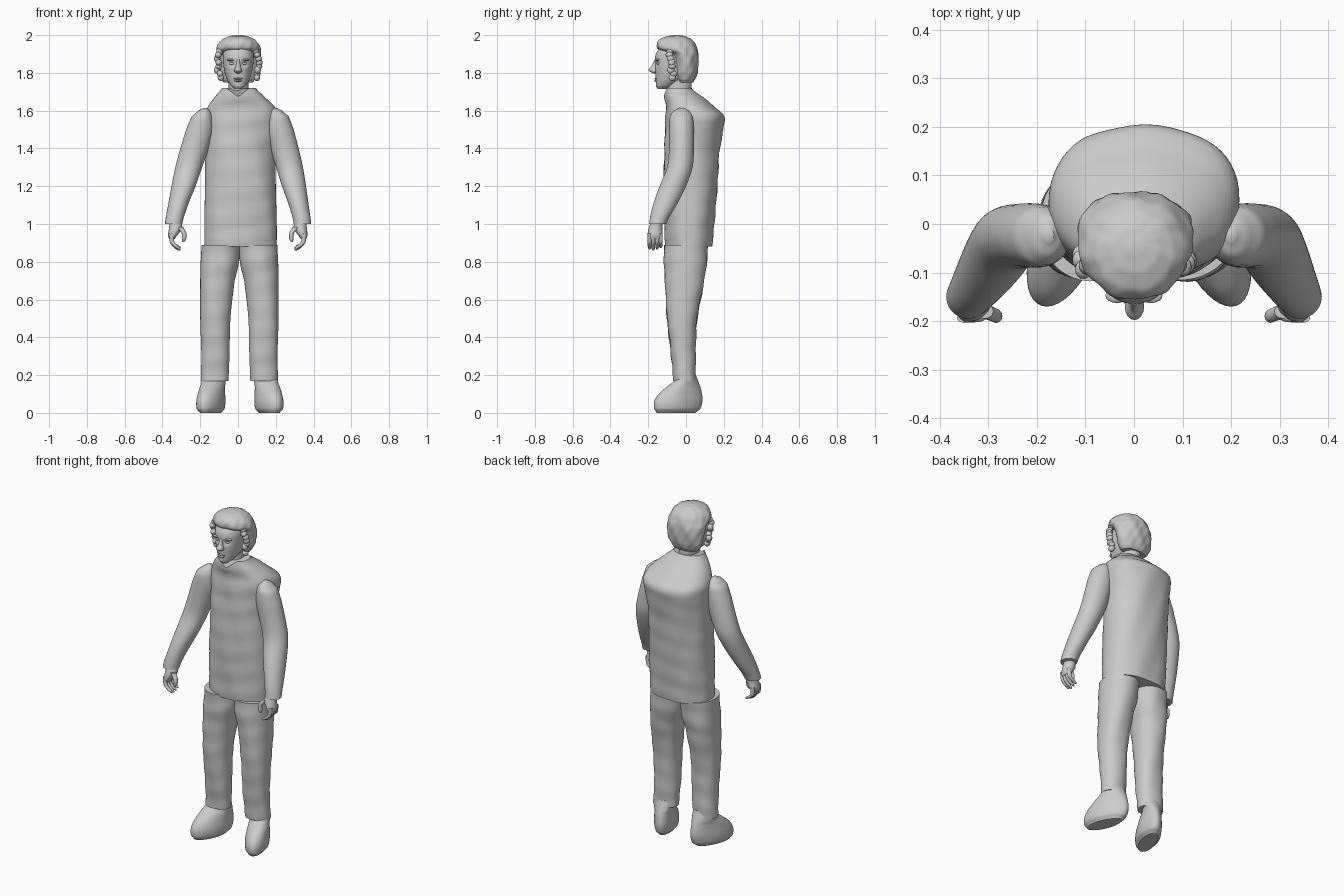
import bpy, bmesh, math, random
from mathutils import Matrix, Vector

random.seed(4)
if "Cube" in bpy.data.objects:
    bpy.data.objects.remove(bpy.data.objects["Cube"])

GREY = (0.6, 0.6, 0.6, 1)
mat = bpy.data.materials.new("plain grey")
mat.use_nodes = True
mat.diffuse_color = GREY
mat.node_tree.nodes["Principled BSDF"].inputs["Base Color"].default_value = GREY
parts = []


def finish(name, bm):
    bmesh.ops.recalc_face_normals(bm, faces=bm.faces)
    mesh = bpy.data.meshes.new(name)
    bm.to_mesh(mesh)
    bm.free()
    mesh.materials.append(mat)
    obj = bpy.data.objects.new(name, mesh)
    bpy.context.collection.objects.link(obj)
    parts.append(obj)


def densify(rows, steps):
    """Smooth interpolation between cross-sections."""
    out = []
    for i in range(len(rows) - 1):
        a, b = rows[max(i - 1, 0)], rows[i]
        c, d = rows[i + 1], rows[min(i + 2, len(rows) - 1)]
        for k in range(steps):
            t = k / steps
            row = [q + (r - q) * t for q, r in zip(b, c)]
            for j in range(1, 5):
                p, q, r, s = a[j], b[j], c[j], d[j]
                row[j] = q + 0.5 * t * (r - p + t * (2 * p - 5 * q + 4 * r - s
                                                   + t * (3 * (q - r) + s - p)))
            out.append(row)
    return out + [rows[-1]]


def loft(name, rows, shape=None, sides=40, steps=4, power=2.0):
    """Stack horizontal sections given as (z, x_min, x_max, y_min, y_max)."""
    bm = bmesh.new()
    rings = []
    for z, x0, x1, y0, y1 in densify(rows, steps):
        ring = []
        for i in range(sides):
            a = 2 * math.pi * i / sides
            c, s = math.cos(a), math.sin(a)
            c = math.copysign(abs(c) ** (2 / power), c)
            s = math.copysign(abs(s) ** (2 / power), s)
            v = Vector(((x0 + x1) / 2 + c * (x1 - x0) / 2,
                        (y0 + y1) / 2 + s * (y1 - y0) / 2, z))
            ring.append(bm.verts.new(shape(v) if shape else v))
        rings.append(ring)
    for lo, hi in zip(rings, rings[1:]):
        for i in range(sides):
            j = (i + 1) % sides
            bm.faces.new((lo[i], lo[j], hi[j], hi[i]))
    bm.faces.new(rings[0])
    bm.faces.new(rings[-1])
    finish(name, bm)


def blob(name, center, radii):
    bm = bmesh.new()
    m = Matrix.Translation(center) @ Matrix.Diagonal((*radii, 1))
    bmesh.ops.create_uvsphere(bm, u_segments=16, v_segments=10, radius=1, matrix=m)
    finish(name, bm)


def wrinkle(v, amount):
    w = math.sin(31 * v.z + 17 * v.x) * math.sin(23 * v.x - 19 * v.z + 11 * v.y)
    return Vector((v.x, v.y + amount * w, v.z))


# Coat with a small V opening at the neck
def coat_shape(v):
    if v.z > 1.64 and v.y < -0.05:
        v.z -= (v.z - 1.64) * 0.6 * max(0, 1 - abs(v.x) / 0.06)
    return wrinkle(v, 0.004)


loft("coat", [(0.88, -.178, .205, -.11, .14), (1.0, -.178, .205, -.115, .15),
              (1.2, -.175, .2, -.12, .165), (1.4, -.175, .2, -.115, .18),
              (1.53, -.175, .215, -.11, .2), (1.58, -.175, .215, -.107, .195),
              (1.62, -.16, .195, -.105, .15), (1.67, -.125, .145, -.11, .09),
              (1.72, -.085, .095, -.112, .03)],
     coat_shape, sides=56, steps=6, power=2.25)

# Limbs, built once per side
for side, word in ((-1, "right"), (1, "left")):
    left = max(side, 0)

    def arm_shape(v):
        return Vector((side * (v.x + left * 0.04 * (v.z - 1)), v.y, v.z))

    def leg_shape(v):
        return wrinkle(Vector((side * (v.x + left * 0.015), v.y, v.z)), 0.004)

    def foot_shape(v):
        x = v.x * (1 - 1.5 * max(v.y, -0.04) * (v.z < 0.15))
        return Vector((side * (x + 0.12 + left * 0.02 - (v.y - 0.03) * 0.3), v.y, v.z))

    loft(word + "_sleeve",
         [(1.0, .295, .387, -.195, -.105), (1.1, .265, .37, -.175, -.05),
          (1.2, .225, .352, -.14, 0), (1.3, .19, .332, -.1, .035),
          (1.4, .155, .305, -.09, .042), (1.5, .13, .275, -.09, .042),
          (1.57, .135, .245, -.085, .035), (1.6, .148, .21, -.065, .015),
          (1.615, .165, .185, -.035, -.01)], arm_shape)
    loft(word + "_palm",
         [(1.03, .305, .36, -.18, -.12), (.98, .295, .365, -.197, -.125),
          (.94, .32, .37, -.203, -.125), (.92, .335, .365, -.198, -.13)],
         arm_shape, sides=20)
    for n, y in enumerate((-.193, -.173, -.153, -.134)):
        tip = 0.86 + 0.006 * abs(n - 1)
        loft(f"{word}_finger_{n + 1}",
             [(tip, .305, .317, y - .004, y + .004), (tip + .01, .308, .336, y - .009, y + .009),
              (.9, .335, .36, y - .01, y + .01), (.95, .342, .365, y - .01, y + .01)],
             arm_shape, sides=12)
    loft(word + "_thumb",
         [(.905, .285, .295, -.197, -.187), (.92, .275, .297, -.203, -.178),
          (.95, .272, .298, -.203, -.175), (.985, .29, .325, -.195, -.165)],
         arm_shape, sides=12)
    loft(word + "_trouser_leg",
         [(.17, .05, .197, -.065, .05), (.3, .045, .194, -.08, .05),
          (.5, .04, .2, -.1, .06), (.7, .018, .2, -.11, .095),
          (.79, -.004, .198, -.115, .108), (.89, -.01, .193, -.115, .115)],
         leg_shape, steps=6, power=2.2)
    loft(word + "_shoe",
         [(0, -.045, .045, -.155, .05), (.02, -.062, .062, -.168, .075),
          (.06, -.066, .066, -.168, .087), (.1, -.063, .063, -.145, .085),
          (.14, -.06, .06, -.1, .075), (.18, -.06, .06, -.05, .06),
          (.21, -.055, .055, -.04, .05)], foot_shape)


# Neck and head with hollowed eye sockets
def face_shape(v):
    if v.y < -0.08:
        d = ((abs(v.x) - .033) / .016) ** 2 + ((v.z - 1.848) / .012) ** 2
        v.y += 0.014 * math.exp(-d)
    return v


loft("neck", [(1.6, -.06, .06, -.085, .03), (1.7, -.052, .055, -.1, .03),
              (1.78, -.052, .055, -.09, .03)])
loft("head", [(1.715, -.02, .022, -.15, -.1), (1.73, -.036, .039, -.158, -.07),
              (1.76, -.056, .059, -.16, -.01), (1.8, -.07, .073, -.162, .03),
              (1.85, -.078, .081, -.165, .04), (1.9, -.08, .083, -.16, .04),
              (1.94, -.07, .073, -.135, .03), (1.97, -.04, .042, -.1, .01)],
     face_shape, sides=56, steps=6, power=2.2)
loft("nose", [(1.798, -.008, .01, -.172, -.15), (1.806, -.018, .02, -.19, -.145),
              (1.816, -.018, .02, -.198, -.145), (1.835, -.011, .013, -.183, -.145),
              (1.87, -.008, .01, -.167, -.145)], sides=16)
blob("upper_lip", (0, -.154, 1.77), (.026, .014, .005))
blob("lower_lip", (0, -.154, 1.758), (.022, .015, .006))
blob("chin", (0, -.142, 1.733), (.022, .018, .014))
for side, word in ((-1, "right"), (1, "left")):
    blob(word + "_eye", (side * .033, -.144, 1.849), (.013, .012, .007))
    blob(word + "_brow", (side * .035, -.147, 1.869), (.024, .016, .006))


# Wavy hair with locks hanging beside the face
def hair_shape(v):
    a = math.atan2(v.y + .04, v.x)
    k = 1 + 0.02 * math.sin(7 * a + 40 * v.z) + 0.012 * math.sin(13 * a - 70 * v.z)
    return Vector((v.x * k, (v.y + .04) * k - .04, v.z))


loft("hair", [(1.75, -.075, .08, -.04, .038), (1.765, -.09, .093, -.05, .048),
              (1.8, -.105, .108, -.06, .06), (1.86, -.113, .117, -.07, .066),
              (1.9, -.115, .119, -.09, .065), (1.925, -.115, .119, -.147, .06),
              (1.955, -.103, .107, -.155, .048), (1.98, -.078, .082, -.138, .025),
              (1.995, -.045, .05, -.1, -.005), (2.0, -.015, .02, -.065, -.035)],
     hair_shape, sides=64, steps=5)
for side, word in ((-1, "right"), (1, "left")):
    for n in range(8):
        z = 1.775 + n * 0.02
        bulge = 0.012 * math.sin(math.pi * n / 7)
        blob(f"{word}_lock_{n + 1}",
             (side * (.096 + bulge + random.uniform(-.008, .006)),
              -.062 - .004 * n + random.uniform(-.012, .012), z),
             (.017, .02, random.uniform(.015, .021)))

# Smooth shading with crisp hems
bpy.ops.object.select_all(action="DESELECT")
for obj in parts:
    obj.select_set(True)
bpy.context.view_layer.objects.active = parts[0]
bpy.ops.object.shade_smooth_by_angle(angle=math.radians(45))
